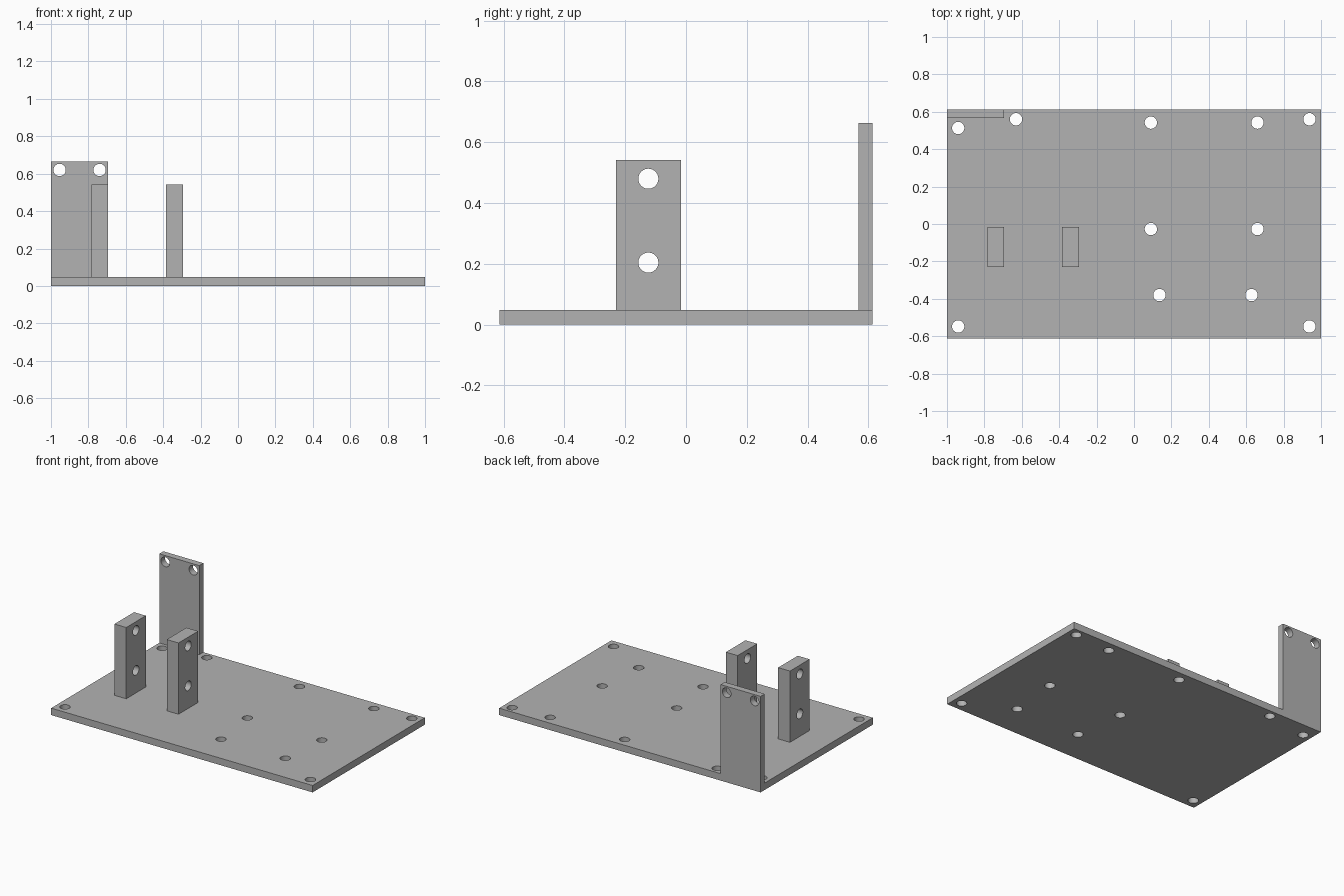
import bpy
import bmesh
from math import pi, radians
from mathutils import Matrix, Vector

cube = bpy.data.objects.get("Cube")
if cube:
    bpy.data.objects.remove(cube, do_unlink=True)

grey = bpy.data.materials.new("plain grey")
grey.use_nodes = True
colour = (0.45, 0.45, 0.45, 1)
grey.diffuse_color = colour
grey.node_tree.nodes["Principled BSDF"].inputs["Base Color"].default_value = colour

THICK = 0.048
HALF_Y = 0.613
HOLE_R = 0.033
TURN = {"x": Matrix.Rotation(pi / 2, 4, "Y"),
        "y": Matrix.Rotation(pi / 2, 4, "X"),
        "z": Matrix.Identity(4)}


def add_mesh(name, bm):
    mesh = bpy.data.meshes.new(name)
    bm.to_mesh(mesh)
    bm.free()
    obj = bpy.data.objects.new(name, mesh)
    bpy.context.collection.objects.link(obj)
    return obj


def drilled_block(name, low, high, axis, holes):
    """Box between two corners, with round through-holes along one axis."""
    low, high = Vector(low), Vector(high)
    bm = bmesh.new()
    bmesh.ops.create_cube(bm, size=1, matrix=Matrix.Translation((low + high) / 2)
                          @ Matrix.Diagonal((*(high - low), 1)))
    block = add_mesh(name, bm)
    block.data.materials.append(grey)

    # all drills for this block in one cutter
    bm = bmesh.new()
    for centre in holes:
        bmesh.ops.create_cone(bm, cap_ends=True, segments=40, radius1=HOLE_R,
                              radius2=HOLE_R, depth=0.3,
                              matrix=Matrix.Translation(centre) @ TURN[axis])
    cutter = add_mesh(name + "_drill", bm)
    cutter.hide_render = True

    cut = block.modifiers.new("holes", "BOOLEAN")
    cut.operation = "DIFFERENCE"
    cut.solver = "EXACT"
    cut.object = cutter
    bpy.ops.object.select_all(action="DESELECT")
    block.select_set(True)
    bpy.context.view_layer.objects.active = block
    bpy.ops.object.modifier_apply(modifier=cut.name)
    bpy.data.objects.remove(cutter, do_unlink=True)
    bpy.ops.object.shade_smooth_by_angle(angle=radians(30))


# base plate: corner holes and two mounting patterns
plate_holes = [(-0.94, 0.513), (-0.631, 0.56), (0.938, 0.56),
               (-0.94, -0.548), (0.938, -0.548),
               (0.136, -0.38), (0.628, -0.38)]
plate_holes += [(x, y) for x in (0.09, 0.66) for y in (0.542, -0.027)]
drilled_block("base_plate", (-1, -HALF_Y, 0), (1, HALF_Y, THICK), "z",
              [(x, y, THICK / 2) for x, y in plate_holes])

# pair of upright posts, drilled sideways
for name, x in (("right_post", -0.739), ("left_post", -0.339)):
    drilled_block(name, (x - 0.045, -0.23, THICK), (x + 0.045, -0.016, 0.541), "x",
                  [(x, -0.124, z) for z in (0.204, 0.48)])

# tall tab at the back corner
drilled_block("back_tab", (-1, 0.568, THICK), (-0.694, HALF_Y, 0.664), "y",
              [(x, 0.59, 0.62) for x in (-0.954, -0.74)])
